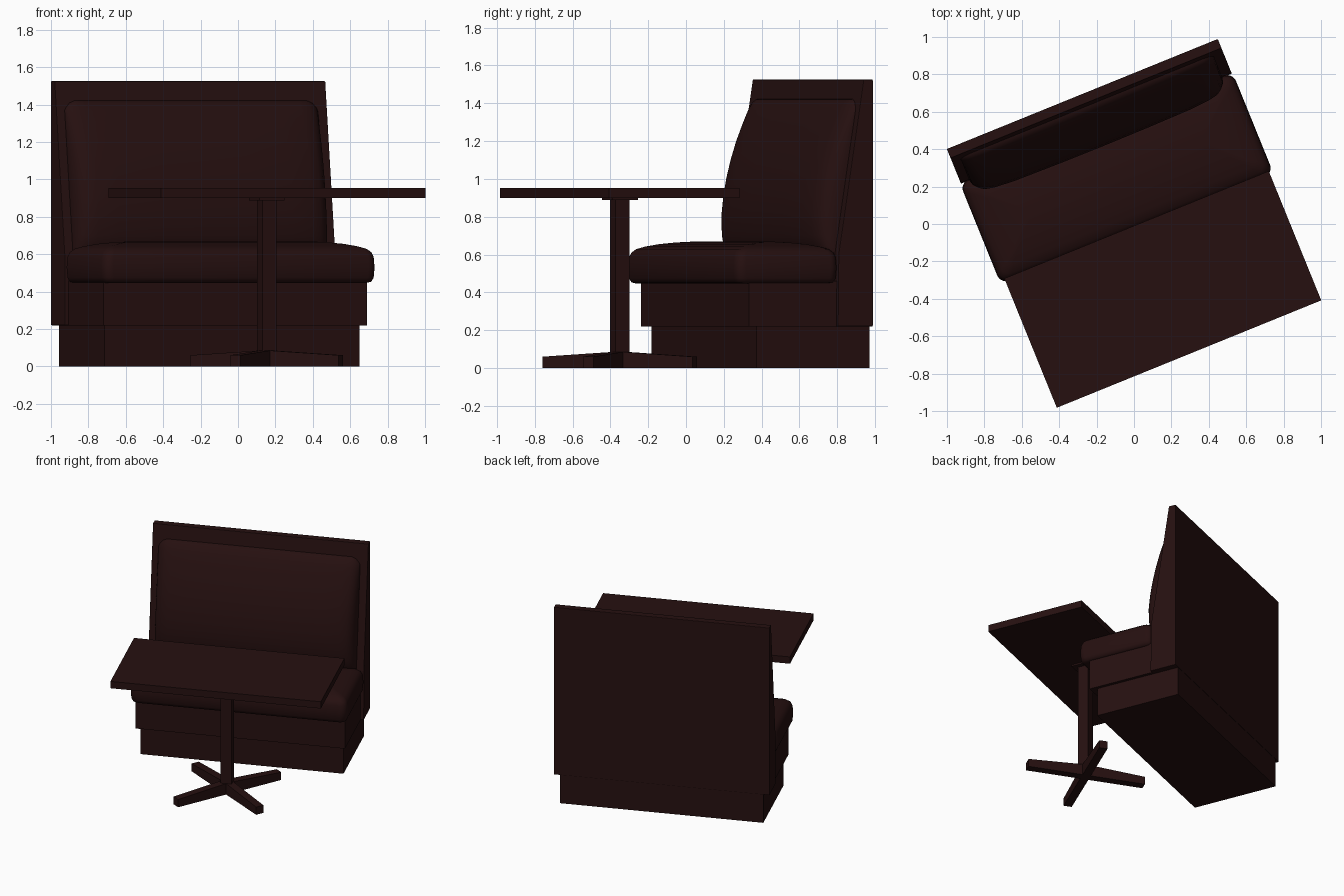
import bpy, bmesh, math
from math import sin, cos, pi

if "Cube" in bpy.data.objects:
    bpy.data.objects.remove(bpy.data.objects["Cube"])

ANG = math.radians(22.1)   # whole booth is turned about z

mat = bpy.data.materials.new("dark brown")
mat.diffuse_color = (0.019, 0.005, 0.005, 1)
mat.use_nodes = True
mat.node_tree.nodes["Principled BSDF"].inputs["Base Color"].default_value = mat.diffuse_color


def make(name, verts, faces, smooth=None, turn=ANG, loc=(0, 0, 0), bevel=0):
    me = bpy.data.meshes.new(name)
    me.from_pydata(verts, [], faces)
    bm = bmesh.new()
    bm.from_mesh(me)
    bmesh.ops.remove_doubles(bm, verts=bm.verts, dist=1e-5)
    bmesh.ops.recalc_face_normals(bm, faces=bm.faces)
    bm.to_mesh(me)
    bm.free()
    me.materials.append(mat)
    ob = bpy.data.objects.new(name, me)
    bpy.context.collection.objects.link(ob)
    ob.rotation_euler.z = turn
    ob.location = loc
    if bevel:
        m = ob.modifiers.new("bevel", 'BEVEL')
        m.width, m.segments = bevel, 2
    if smooth:
        bpy.ops.object.select_all(action='DESELECT')
        ob.select_set(True)
        bpy.context.view_layer.objects.active = ob
        bpy.ops.object.shade_smooth_by_angle(angle=math.radians(smooth))
    return ob


def prism(name, profile, u0, u1, **kw):
    """Extrude a (v, z) profile along u."""
    n = len(profile)
    verts = [(u, v, z) for u in (u0, u1) for v, z in profile]
    faces = [tuple(range(n)), tuple(range(n, 2 * n))]
    faces += [(i, (i + 1) % n, n + (i + 1) % n, n + i) for i in range(n)]
    return make(name, verts, faces, **kw)


def box(name, u0, u1, v0, v1, z0, z1, **kw):
    return prism(name, [(v0, z0), (v1, z0), (v1, z1), (v0, z1)], u0, u1, **kw)


# bench carcass: plinth, seat box, wedge-shaped back panel
box("plinth", -0.731, 0.742, 0.10, 0.745, 0, 0.225)
box("seat_box", -0.755, 0.764, 0.05, 0.60, 0.22, 0.46)
prism("back_panel", [(0.748, 0.22), (0.748, 1.525), (0.695, 1.525),
                     (0.552, 0.60), (0.548, 0.22)], -0.776, 0.787, bevel=0.004)


# seat cushion: stacked rounded rectangles rising to a soft dome
def rounded_rect(cu, cv, hu, hv, r, z, seg=6):
    pts = []
    for q, (sx, sy) in enumerate([(1, 1), (-1, 1), (-1, -1), (1, -1)]):
        for k in range(seg + 1):
            a = (q + k / seg) * pi / 2
            pts.append((cu + sx * (hu - r) + r * cos(a),
                        cv + sy * (hv - r) + r * sin(a), z))
    return pts


rings = [(0.03, 0.447), (0.01, 0.453), (0, 0.475), (-0.004, 0.53), (0, 0.585),
         (0.01, 0.61), (0.03, 0.628), (0.07, 0.642), (0.13, 0.655),
         (0.20, 0.664), (0.26, 0.668)]
verts, faces = [], []
for inset, z in rings:
    verts += rounded_rect(0.006, 0.262, 0.783 - inset, 0.288 - inset,
                          max(0.05 - inset * 0.3, 0.015), z)
n = len(verts) // len(rings)
for j in range(len(rings) - 1):
    for i in range(n):
        k = (i + 1) % n
        faces.append((j * n + i, j * n + k, (j + 1) * n + k, (j + 1) * n + i))
faces += [tuple(range(n)), tuple(range(len(verts) - n, len(verts)))]
make("seat_cushion", verts, faces, smooth=50)

# back cushion: bulging profile lofted along the bench, tapering at the ends
profile = [(1.422, 0), (1.42, 0.015), (1.405, 0.035), (1.36, 0.058), (1.30, 0.08),
           (1.20, 0.11), (1.10, 0.13), (1.0, 0.142), (0.9, 0.144), (0.8, 0.138),
           (0.7, 0.115), (0.64, 0.09), (0.60, 0.05), (0.59, 0)]
half = [(0.73, 0), (0.73, 0.2), (0.722, 0.45), (0.70, 0.68), (0.67, 0.82),
        (0.62, 0.9), (0.5, 0.96), (0.25, 0.99)]
stations = [(-u, s) for u, s in half] + [(0, 1)] + [(u, s) for u, s in reversed(half)]
verts, faces = [], []
for u, s in stations:
    drop = 0.05 * max(0, (abs(u) - 0.67) / 0.06) ** 2   # rounded top corners
    for z, t in profile:
        zz = z - drop * max(0, (z - 1.0) / 0.42)
        front = 0.695 - 0.143 * (1.525 - zz) / 0.925
        verts.append((u + 0.002, front + 0.003 - t * s, zz))
m = len(profile)
for j in range(len(stations) - 1):
    for i in range(m - 1):
        a = j * m + i
        faces.append((a, a + 1, a + m + 1, a + m))
make("back_cushion", verts, faces, smooth=60)

# table: top, mounting plate, square column
TU, TV = 0.011, -0.382
box("table_top", TU - 0.763, TU + 0.763, TV - 0.373, TV + 0.373, 0.90, 0.953)
box("mounting_plate", TU - 0.073, TU + 0.073, TV - 0.073, TV + 0.073, 0.888, 0.902)
box("table_column", TU - 0.04, TU + 0.04, TV - 0.04, TV + 0.04, 0.01, 0.895)

# four tapered feet on the diagonals
centre = (TU * cos(ANG) - TV * sin(ANG), TU * sin(ANG) + TV * cos(ANG), 0)
for i in range(4):
    prism("table_foot_%d" % (i + 1), [(0, 0), (0.43, 0), (0.43, 0.06), (0.03, 0.085), (0, 0.085)],
          -0.03, 0.03, turn=ANG + pi / 4 + i * pi / 2, loc=centre)
